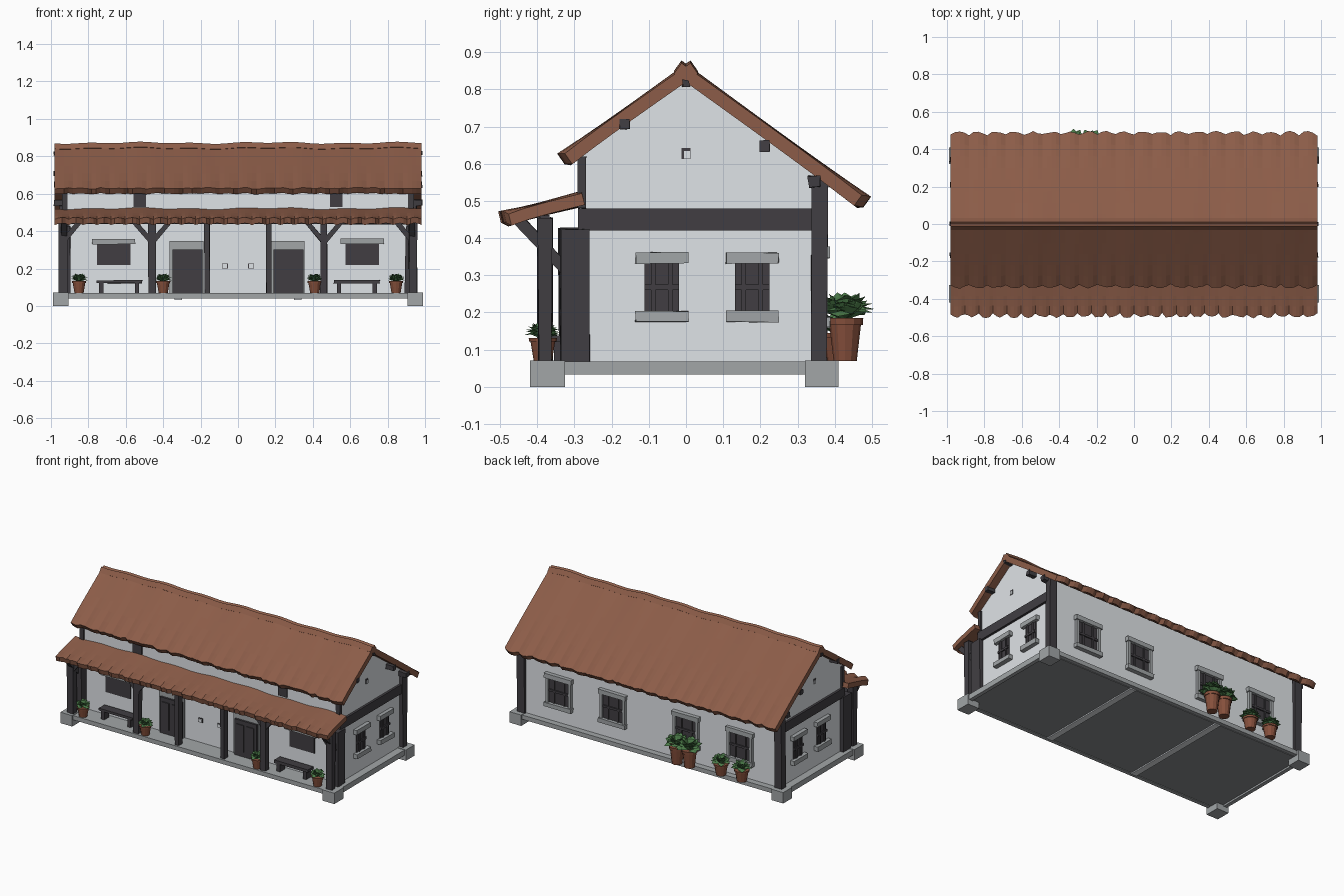
import bpy, bmesh, math, random
from mathutils import Vector, Matrix

if "Cube" in bpy.data.objects:
    bpy.data.objects.remove(bpy.data.objects["Cube"])

random.seed(4)

def material(name, col):
    m = bpy.data.materials.new(name)
    m.diffuse_color = (*col, 1)
    m.use_nodes = True
    m.node_tree.nodes["Principled BSDF"].inputs["Base Color"].default_value = m.diffuse_color
    return m

TILE = material("roof tile", (0.262, 0.108, 0.065))
PLASTER = material("white plaster", (0.74, 0.77, 0.80))
STONE = material("grey stone", (0.36, 0.38, 0.39))
WOOD = material("dark wood", (0.052, 0.048, 0.055))
CLAY = material("clay pot", (0.24, 0.08, 0.045))
LEAF = material("green leaf", (0.075, 0.21, 0.07))
FLOOR = material("underside stone", (0.25, 0.26, 0.27))

def finish(name, bm, mat, recalc=True):
    if recalc:
        bmesh.ops.recalc_face_normals(bm, faces=bm.faces)
    me = bpy.data.meshes.new(name)
    bm.to_mesh(me)
    bm.free()
    me.materials.append(mat)
    ob = bpy.data.objects.new(name, me)
    bpy.context.collection.objects.link(ob)
    return ob

def box(name, xs, ys, zs, mat, M=Matrix(), rough=0.0):
    bm = bmesh.new()
    bmesh.ops.create_cube(bm, size=1)
    for v in bm.verts:
        p = Vector([r[0] if c < 0 else r[1] for c, r in zip(v.co, (xs, ys, zs))])
        v.co = M @ (p + Vector([random.uniform(-rough, rough) for _ in range(3)]))
    return finish(name, bm, mat)

def beam(name, p, q, w, mat):
    p, q = Vector(p), Vector(q)
    d = q - p
    M = Matrix.Translation((p + q) / 2) @ d.to_track_quat('Z', 'Y').to_matrix().to_4x4()
    h = w / 2
    return box(name, (-h, h), (-h, h), (-d.length / 2, d.length / 2), mat, M, 0.002)

def prism(name, prof, x0, x1, mat):
    bm = bmesh.new()
    f = bm.faces.new([bm.verts.new((x0, y, z)) for y, z in prof])
    r = bmesh.ops.extrude_face_region(bm, geom=[f])
    bmesh.ops.translate(bm, vec=(x1 - x0, 0, 0),
                        verts=[g for g in r["geom"] if isinstance(g, bmesh.types.BMVert)])
    return finish(name, bm, mat)

def roof_slope(name, top, eave, thick, rows, pitch):
    # tiled slab whose lower edge is scalloped, one bump per tile
    bm = bmesh.new()
    top, eave = Vector((0, *top)), Vector((0, *eave))
    d = (eave - top).normalized()
    cols = round(1.96 / pitch) * 4
    grid = []
    for i in range(cols + 1):
        x = -0.98 + 1.96 * i / cols
        bump = abs(math.sin(math.pi * i / 4))
        tip = 0.02 * (bump - 0.6) + random.uniform(-0.006, 0.006)
        wave = 0.003 * math.sin(x * 9) + 0.003 * math.sin(x * 23 + 1)
        line = []
        for j in range(rows + 1):
            t = j / rows
            p = top.lerp(eave, t) + d * tip * t ** 4
            p += Vector((x, 0, wave * (1 - t) + 0.014 * (bump - 0.5) * t ** 4))
            line.append(bm.verts.new(p))
        grid.append(line)
    for a, b in zip(grid, grid[1:]):
        for j in range(rows):
            bm.faces.new((a[j], a[j + 1], b[j + 1], b[j]))
    r = bmesh.ops.extrude_face_region(bm, geom=bm.faces[:])
    n = Vector((0, d.z, -d.y))
    n = n if n.z < 0 else -n
    bmesh.ops.translate(bm, vec=n * thick,
                        verts=[g for g in r["geom"] if isinstance(g, bmesh.types.BMVert)])
    return finish(name, bm, TILE)

def window(name, x, y, z, w, h, angle, bars=True, jambs=True, sill=True):
    # local frame: the window faces -y, its middle at the origin
    M = Matrix.Translation((x, y, z)) @ Matrix.Rotation(angle, 4, 'Z')
    a, b = w / 2, h / 2
    box(name + "_pane", (-a, a), (-0.006, 0.01), (-b, b), WOOD, M)
    box(name + "_lintel", (-a - .025, a + .025), (-.025, .01), (b - .003, b + .026), STONE, M, .002)
    if sill:
        box(name + "_sill", (-a - .025, a + .025), (-.028, .01), (-b - .026, -b + .003), STONE, M, .002)
    for s in (-1, 1):
        if jambs:
            box(name + "_jamb", sorted((s * a, s * (a + .018))), (-.02, .01), (-b, b), STONE, M)
        if bars:
            box(name + "_upright", (s * a * .5 - .006, s * a * .5 + .006), (-.012, 0), (-b, b), WOOD, M)
    if bars:
        box(name + "_crossbar", (-a, a), (-.014, 0), (-.007, .007), WOOD, M)

def potted_plant(x, y, r, h, leaf):
    bm = bmesh.new()
    M = Matrix.Translation((x, y, 0.07 + h / 2))
    bmesh.ops.create_cone(bm, cap_ends=True, segments=12, radius1=r * .68, radius2=r * .97, depth=h, matrix=M)
    M = Matrix.Translation((x, y, 0.07 + h * .92))
    bmesh.ops.create_cone(bm, cap_ends=True, segments=12, radius1=r * 1.03, radius2=r * 1.06, depth=h * .16, matrix=M)
    finish("pot", bm, CLAY)
    # broad pointed leaves in a dome, every face turned upwards
    bm = bmesh.new()
    for k in range(26):
        a = k * 2.4 + random.uniform(-.3, .3)
        up = .1 + 1.1 * k / 26
        out = Vector((math.cos(a), math.sin(a), 0))
        d = out * math.cos(up) + Vector((0, 0, math.sin(up)))
        base = Vector((x, y, 0.07 + h * .97)) + out * leaf * .1
        side = Vector((-math.sin(a), math.cos(a), 0)) * leaf * .42
        mid = base + d * leaf * .6 + Vector((0, 0, leaf * .15))
        v = [bm.verts.new(p) for p in (base, mid - side, base + d * leaf * 1.05, mid + side)]
        c = bm.verts.new(mid + Vector((0, 0, leaf * .1)))
        for i in range(4):
            f = bm.faces.new((v[i], v[(i + 1) % 4], c))
            f.normal_update()
            if f.normal.z < 0:
                f.normal_flip()
    finish("plant_leaves", bm, LEAF, False)

# stone base: rim, corner feet, underside with pale cross beams
box("base_slab", (-.98, .98), (-.41, .40), (.046, .068), STONE)
box("base_underside", (-.95, .95), (-.38, .37), (.04, .05), FLOOR)
for s, (y0, y1) in ((-1, (-.41, -.385)), (1, (.375, .40))):
    box("base_long_rim", (-.98, .98), (y0, y1), (.04, .068), STONE)
    box("base_side_rim", sorted((s * .955, s * .98)), (-.41, .40), (.033, .068), STONE)
    box("base_cross_beam", (s * .32 - .02, s * .32 + .02), (-.385, .375), (.033, .05), PLASTER)
    for y0, y1 in ((-.42, -.325), (.32, .41)):
        box("corner_foot", sorted((s * .905, s * .99)), (y0, y1), (0, .071), STONE)

# plastered house body with gable ends
prism("house_walls", [(-.285, .065), (.36, .065), (.36, .575), (0, .835), (-.285, .63)], -.93, .93, PLASTER)

# tiled roofs
roof_slope("roof_front", (.012, .872), (-.335, .628), .035, 6, .098)
roof_slope("roof_back", (-.012, .872), (.487, .512), .035, 8, .098)
roof_slope("porch_roof", (-.28, .522), (-.492, .468), .032, 4, .075)

# timber frame, mirrored left and right
for s in (-1, 1):
    X = lambda a, b: sorted((s * a, s * b))
    box("side_band", X(.90, .945), (-.29, .355), (.42, .48), WOOD)
    box("front_corner_post", X(.895, .955), (-.34, -.262), (.065, .425), WOOD, rough=.005)
    box("back_corner_post", X(.905, .955), (.338, .38), (.065, .56), WOOD, rough=.003)
    box("upper_corner_post", X(.91, .94), (-.291, -.268), (.48, .62), WOOD, rough=.002)
    for y, z, r in ((0, .815, .01), (-.165, .708, .014), (.21, .648, .014), (.345, .552, .016)):
        box("purlin_end", X(.90, .985), (y - r, y + r), (z - r, z + r), WOOD, rough=.003)
    for x, w in ((.935, .042), (.46, .036), (.165, .03)):
        box("porch_post", X(x - w / 2, x + w / 2), (-.398, -.36), (.065, .455), WOOD, rough=.003)
    beam("corner_brace", (s * .93, -.38, .35), (s * .85, -.38, .445), .026, WOOD)
    beam("outer_brace", (s * .46, -.38, .34), (s * .55, -.38, .445), .026, WOOD)
    beam("inner_brace", (s * .46, -.38, .34), (s * .37, -.38, .445), .026, WOOD)
    beam("eave_brace", (s * .93, -.315, .305), (s * .93, -.455, .455), .03, WOOD)
    # side windows and gable vent
    for y in (-.065, .178):
        window("side_window", s * .93, y, .268, .092, .135, s * math.pi / 2, jambs=False)
    box("gable_vent", X(.92, .933), (-.012, .012), (.613, .643), WOOD)
    box("gable_vent_plug", X(.92, .936), (-.006, .012), (.613, .634), PLASTER)
    # front wall: shuttered window, door, loft opening, small vent
    window("front_window", s * .665, -.285, .275, .18, .115, 0, False, False, False)
    dx = s * .27
    box("door_surround", (dx - .095, dx + .085), (-.295, -.28), (.065, .348), STONE)
    box("door", (dx - .08, dx + .08), (-.308, -.28), (.065, .302), WOOD)
    for k in (-1, 1):
        box("door_panel", (dx + k * .037 - .026, dx + k * .037 + .026), (-.314, -.30), (.10, .275), WOOD)
    box("loft_opening", (s * .525 - .033, s * .525 + .033), (-.292, -.28), (.53, .61), WOOD)
    box("wall_vent_frame", (s * .07 - .016, s * .07 + .016), (-.289, -.28), (.2, .228), WOOD)
    box("wall_vent", (s * .07 - .012, s * .07 + .012), (-.293, -.28), (.204, .224), PLASTER)
    # bench
    bx = s * .635
    box("bench_seat", (bx - .122, bx + .122), (-.36, -.30), (.12, .137), WOOD, rough=.002)
    for k in (-1, 1):
        box("bench_leg", (bx + k * .095 - .012, bx + k * .095 + .012), (-.355, -.305), (.065, .125), WOOD)

beam("porch_beam", (-.95, -.38, .45), (.95, -.38, .45), .026, WOOD)

# back windows
for x in (.66, .27, -.26, -.65):
    window("back_window", x, .36, .268, .145, .165, math.pi)

# potted plants: porch, back ledge, and a large pair
for x in (-.85, -.40, .41, .845):
    potted_plant(x, -.385, .036, .062, .045)
for x in (-.54, -.69):
    potted_plant(x, .41, .044, .075, .058)
for x in (-.325, -.235):
    potted_plant(x, .428, .046, .115, .075)
